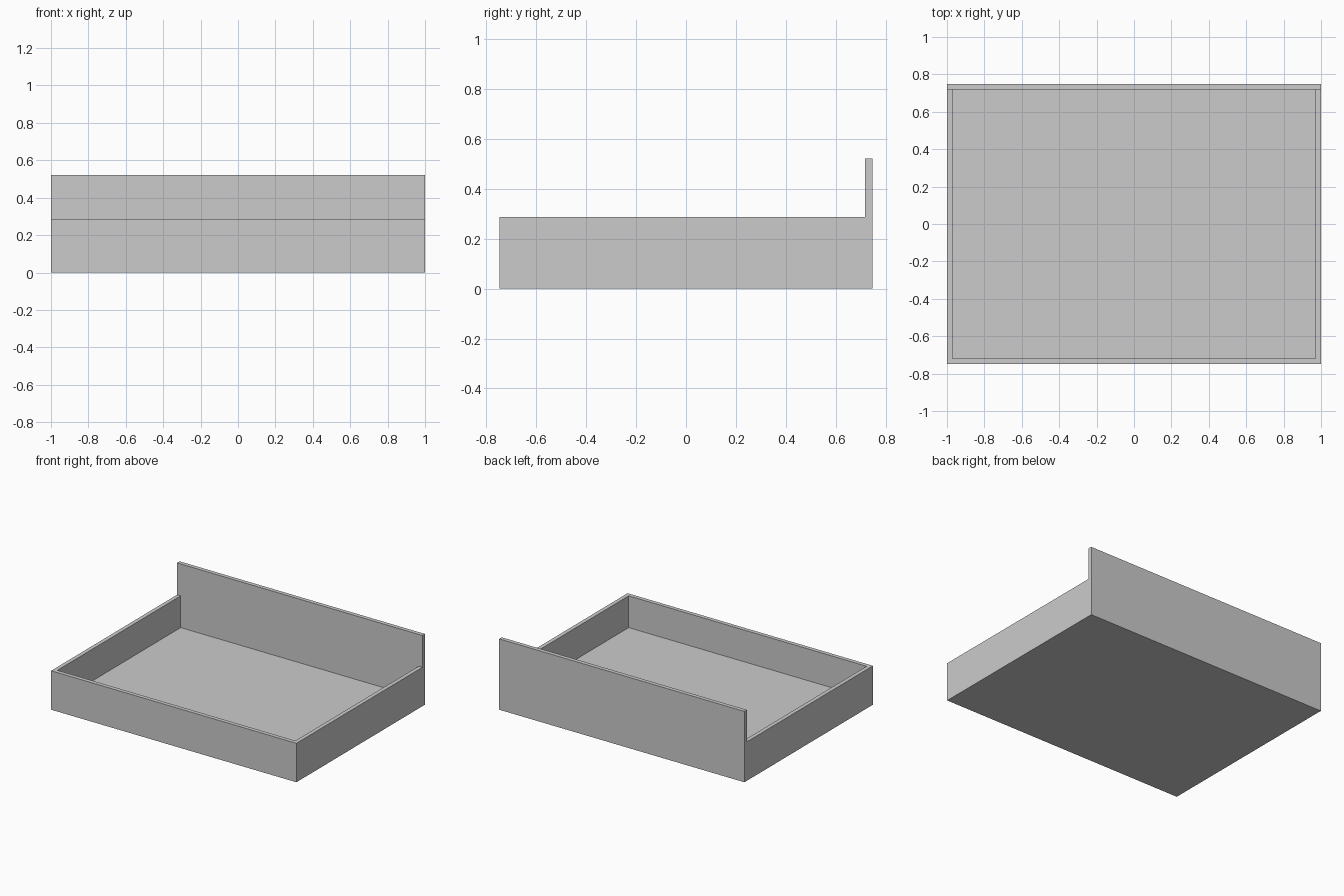
import bpy

if "Cube" in bpy.data.objects:
    bpy.data.objects.remove(bpy.data.objects["Cube"])

W, D = 1.0, 0.748       # half width, half depth
BASE, T = 0.053, 0.03   # base height, wall thickness
LOW, HIGH = 0.287, 0.522


def box(name, lo, hi):
    """Box panel spanning two corners."""
    bpy.ops.mesh.primitive_cube_add(size=1, location=[(a + b) / 2 for a, b in zip(lo, hi)])
    ob = bpy.context.object
    ob.name = name
    ob.scale = [b - a for a, b in zip(lo, hi)]
    bpy.ops.object.transform_apply(location=False, rotation=False, scale=True)
    return ob


# Floor slab
box("base_panel", (-W, -D, 0), (W, D, BASE))

# Low front wall and tall back wall
box("front_panel", (-W, -D, BASE), (W, -D + T, LOW))
box("back_panel", (-W, D - T, BASE), (W, D, HIGH))

# Side walls fitted between front and back
for side, x0 in (("left", -W), ("right", W - T)):
    box(side + "_panel", (x0, -D + T, BASE), (x0 + T, D - T, LOW))
